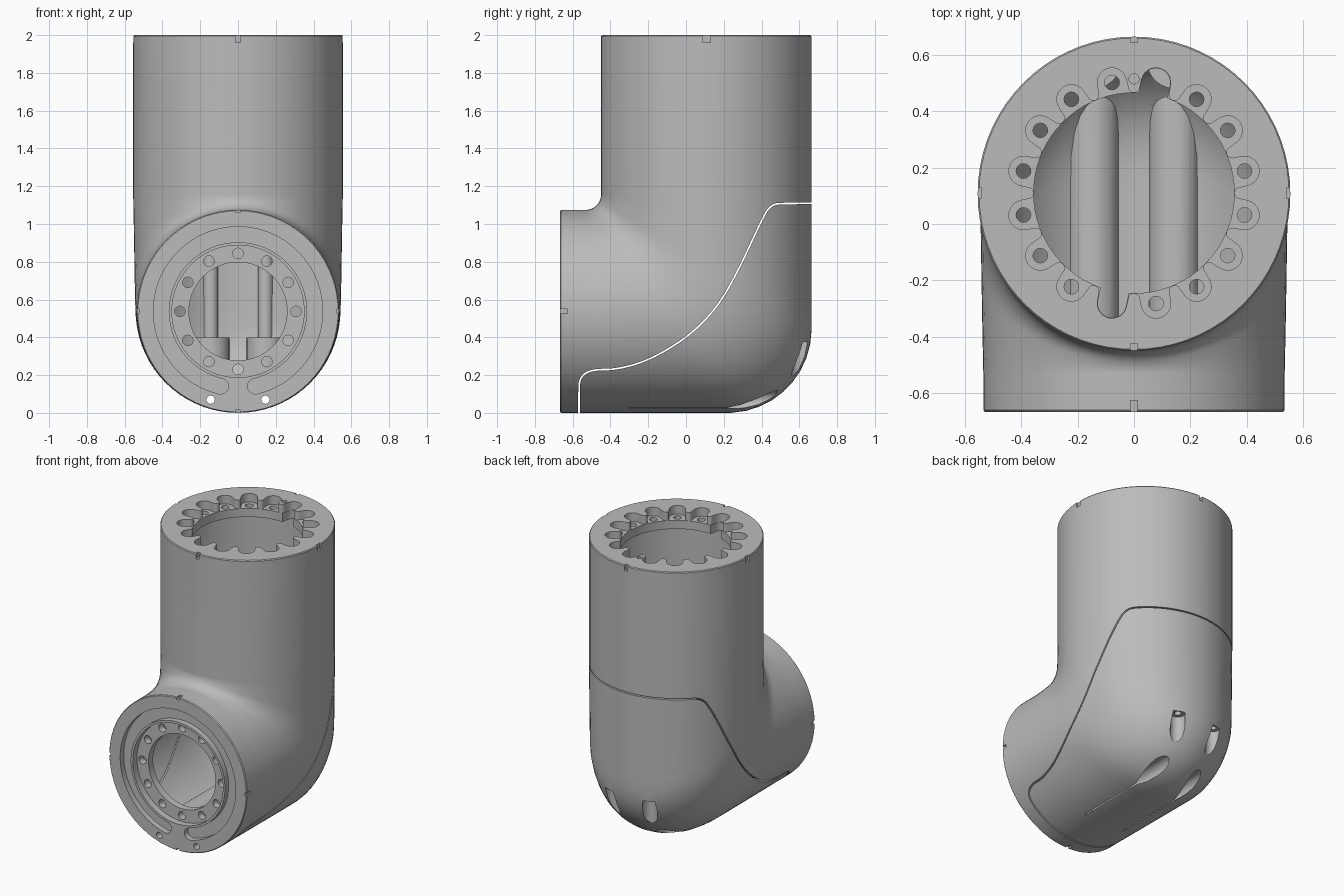
import bpy, bmesh
from math import sin, cos, pi, radians, sqrt, hypot
from mathutils import Vector

if "Cube" in bpy.data.objects:
    bpy.data.objects.remove(bpy.data.objects["Cube"], do_unlink=True)

grey = bpy.data.materials.new("plain grey")
grey.use_nodes = True
colour = (0.5, 0.5, 0.5, 1)
grey.diffuse_color = colour
grey.node_tree.nodes["Principled BSDF"].inputs["Base Color"].default_value = colour

YC, ZC = 0.11, 0.5375          # axis of the upright tube, axis of the side tube
AXES = {"x": lambda u, v, h: (h, u, v),
        "y": lambda u, v, h: (u, h, v),
        "z": lambda u, v, h: (u, v, h)}


def finish(bm, name):
    bmesh.ops.recalc_face_normals(bm, faces=bm.faces)
    mesh = bpy.data.meshes.new(name)
    bm.to_mesh(mesh)
    bm.free()
    mesh.materials.append(grey)
    ob = bpy.data.objects.new(name, mesh)
    bpy.context.collection.objects.link(ob)
    return ob


def skin(bm, rings):
    """Join closed rings of points and cap both ends."""
    rows = [[bm.verts.new(p) for p in ring] for ring in rings]
    n = len(rows[0])
    for a, b in zip(rows, rows[1:]):
        for i in range(n):
            j = (i + 1) % n
            bm.faces.new((a[i], a[j], b[j], b[i]))
    bm.faces.new(rows[0])
    bm.faces.new(rows[-1])


def prisms(axis, lo, hi, outlines):
    bm = bmesh.new()
    for line in outlines:
        skin(bm, [[AXES[axis](u, v, h) for u, v in line] for h in (lo, hi)])
    return finish(bm, "cutter")


def arc(u, v, r, start, end, n):
    return [(u + r * cos(start + (end - start) * i / n),
             v + r * sin(start + (end - start) * i / n)) for i in range(n + 1)]


def circle(u, v, r, n=24):
    return arc(u, v, r, 0, 2 * pi, n)[:-1]


def box(u, v, du, dv):
    return [(u - du, v - dv), (u + du, v - dv), (u + du, v + dv), (u - du, v + dv)]


def boolean(ob, cutter, operation="DIFFERENCE"):
    mod = ob.modifiers.new("cut", "BOOLEAN")
    mod.operation, mod.solver, mod.object = operation, "EXACT", cutter
    bpy.context.view_layer.objects.active = ob
    bpy.ops.object.modifier_apply(modifier=mod.name)
    bpy.data.objects.remove(cutter, do_unlink=True)


def elbow(name, t, top, front, chamfer=0.0):
    """Bent tube, inset by t: elliptical sections fanned around the inner corner."""
    py, pz = -0.53, 1.155
    cy, cz, rad = 0.22, 0.445, 0.445 - t
    back, floor, fillet = 0.665 - t, t, 0.08 + t
    sections = []
    for i in range(33):
        f = i / 32 * pi / 2
        d = Vector((cos(f), -sin(f)))
        s = min((back - py) / max(d.x, 1e-6), (floor - pz) / min(d.y, -1e-6))
        if py + s * d.x > cy and pz + s * d.y < cz:
            off = Vector((py - cy, pz - cz))
            k = off.dot(d)
            s = -k + sqrt(k * k - off.length_squared + rad * rad)
        mid = Vector((py, pz)) + d * (s + fillet) / 2
        sections.append((mid, d, (s - fillet) / 2, 0.555 - t - 0.02 * i / 32))

    def moved(section, y, z, shrink):
        mid, d, half, wide = section
        return (Vector((mid.x if y is None else y, mid.y if z is None else z)),
                d, half - shrink, wide - shrink)
    first, last = sections[0], sections[-1]
    sections = ([moved(first, None, top, chamfer), moved(first, None, top - 0.006, 0)]
                + sections
                + [moved(last, front + 0.006, None, 0), moved(last, front, None, chamfer)])
    rings = []
    for mid, d, half, wide in sections:
        rings.append([(wide * sin(a), mid.x + d.x * half * cos(a), mid.y + d.y * half * cos(a))
                      for a in [2 * pi * k / 72 for k in range(72)]])
    bm = bmesh.new()
    skin(bm, rings)
    return finish(bm, name)


# Shell with a cavity; screw bosses are left standing inside
SX = 0.145
sides = (-SX, SX)
body = elbow("elbow_body", 0, 2.0, -0.667, 0.005)
cavity = elbow("cavity", 0.055, 1.88, -0.57)
boolean(cavity, prisms("y", -0.8, 0.7, [circle(x, 0.07, 0.09) for x in sides]))
boolean(cavity, prisms("z", -0.2, 0.4, [circle(x, 0.58, 0.1) for x in sides]))
boolean(cavity, prisms("z", 0.3, 1.1, [circle(x, 0.59, 0.04) for x in sides]))
boolean(body, cavity)

# Top flange: bore, scalloped recess, bolt holes, two open scallops
STEP = pi / 8


def polar(r, a):
    return r * cos(a), YC + r * sin(a)


scallops = []
for k in range(16):
    a = STEP * (k + 0.5)
    scallops += arc(*polar(0.4, a), 0.052, a - pi / 2, a + pi / 2, 12)
    b = a + STEP / 2
    scallops += arc(*polar(0.377, b), 0.021, b - pi / 2, b - 3 * pi / 2, 8)
boolean(body, prisms("z", 1.8, 2.1, [circle(0, YC, 0.356, 72)]))
boolean(body, prisms("z", 1.94, 2.1, [scallops]))
boolean(body, prisms("z", 1.8, 2.05, [circle(*polar(0.4, STEP * (k + 0.5)), 0.026, 16)
                                      for k in range(16) if k not in (3, 11)]))
open_slots = []
for a in (3.5 * STEP, 11.5 * STEP):
    open_slots.append(arc(*polar(0.4, a), 0.0505, a - pi / 2, a + pi / 2, 12)
                      + arc(*polar(0.33, a), 0.0505, a + pi / 2, a + 3 * pi / 2, 12))
boolean(body, prisms("z", 1.8, 2.05, open_slots))
boolean(body, prisms("z", 1.97, 2.05, [circle(0, YC + 0.405, 0.018, 16)]))

# Front flange: bore, stepped recess, bolt circle, seal groove with round ends
boolean(body, prisms("y", -0.8, -0.5, [circle(0, ZC, 0.26, 64)]))
boolean(body, prisms("y", -0.8, -0.62, [circle(0, ZC, 0.35, 72)]))
boolean(body, prisms("y", -0.8, -0.5, [circle(0.307 * cos(k * pi / 6), ZC + 0.307 * sin(k * pi / 6),
                                              0.028, 16) for k in range(12)]))
GM, GW = 0.407, 0.041
g0, g1 = radians(-77), radians(257)
groove = arc(0, ZC, GM + GW, g0, g1, 72)
groove += arc(GM * cos(g1), ZC + GM * sin(g1), GW, g1, g1 + pi, 10)[1:-1]
groove += arc(0, ZC, GM - GW, g1, g0, 72)
groove += arc(GM * cos(g0), ZC + GM * sin(g0), GW, g0 + pi, g0 + 2 * pi, 10)[1:-1]
boolean(body, prisms("y", -0.8, -0.627, [groove]))

# Alignment notches on both rims
boolean(body, prisms("z", 1.962, 2.1, [box(x, YC + y, 0.013, 0.02) for x, y in
                                       ((0.555, 0), (-0.555, 0), (0, 0.555), (0, -0.555))]))
boolean(body, prisms("y", -0.8, -0.627, [box(x, ZC + z, 0.012, 0.012) for x, z in
                                         ((0.535, 0), (-0.535, 0), (0, 0.535), (0, -0.535))]))

# Screw channels under the elbow and up its back
boolean(body, prisms("y", -0.3, 0.9, [circle(x, 0.07, 0.048) for x in sides]))
boolean(body, prisms("y", -0.8, -0.25, [circle(x, 0.07, 0.022, 16) for x in sides]))
boolean(body, prisms("z", -0.3, 0.375, [circle(x, 0.605, 0.048) for x in sides]))
boolean(body, prisms("z", 0.3, 0.46, [circle(x, 0.605, 0.022, 16) for x in sides]))

# Seam between body and cover
seam = [(0.9, 1.105), (0.53, 1.105), (0.45, 1.1), (0.4, 1.01), (0.29, 0.77), (0.18, 0.57),
        (0.03, 0.41), (-0.18, 0.28), (-0.36, 0.225), (-0.5, 0.225), (-0.56, 0.185),
        (-0.562, 0.1), (-0.562, -0.3)]
for _ in range(3):
    smooth = [seam[0]]
    for (a, b), (c, d) in zip(seam, seam[1:]):
        smooth += [(0.75 * a + 0.25 * c, 0.75 * b + 0.25 * d),
                   (0.25 * a + 0.75 * c, 0.25 * b + 0.75 * d)]
    seam = smooth + [seam[-1]]


def cover_region(gap):
    line = []
    for i, (y, z) in enumerate(seam):
        (a, b), (c, d) = seam[max(i - 1, 0)], seam[min(i + 1, len(seam) - 1)]
        size = hypot(c - a, d - b)
        line.append((y + gap * (d - b) / size, z - gap * (c - a) / size))
    return prisms("x", -0.9, 0.9, [line + [(0.9, -0.3)]])


cover = body.copy()
cover.data = body.data.copy()
cover.name = "elbow_cover"
bpy.context.collection.objects.link(cover)
boolean(cover, cover_region(0), "INTERSECT")
boolean(body, cover_region(0.009))

# Soft shading with crisp edges
for ob in (body, cover):
    bpy.ops.object.select_all(action="DESELECT")
    ob.select_set(True)
    bpy.context.view_layer.objects.active = ob
    bpy.ops.object.shade_smooth_by_angle(angle=radians(30))
